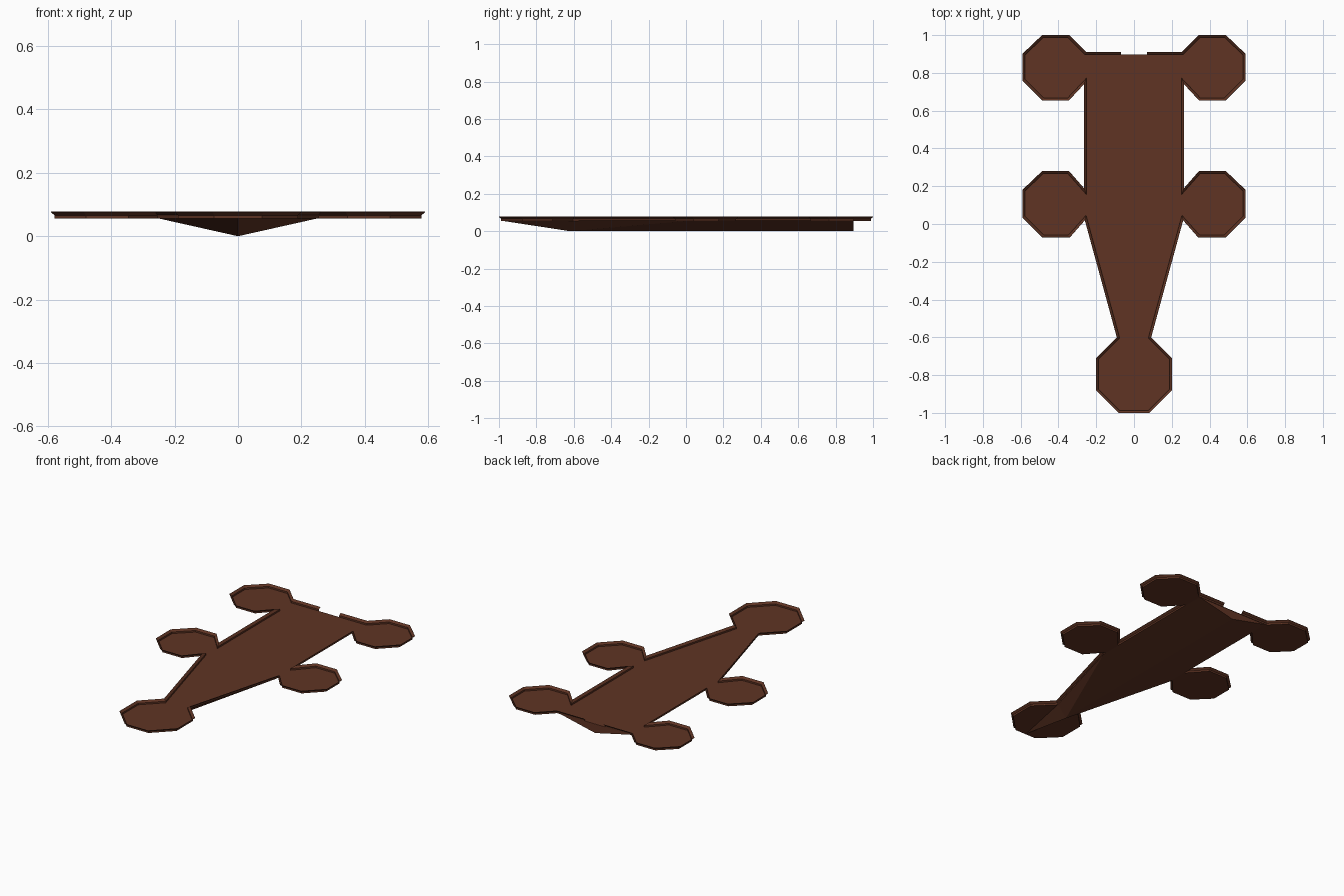
import bpy, bmesh
from mathutils import Vector

if "Cube" in bpy.data.objects:
    bpy.data.objects.remove(bpy.data.objects["Cube"])

DECK, WALL_TOP, RIM_TOP = 0.057, 0.067, 0.078
FLARE = 0.013

wood = bpy.data.materials.new("dark brown wood")
wood.use_nodes = True
colour = (0.115, 0.034, 0.017, 1)
wood.diffuse_color = colour
wood.node_tree.nodes["Principled BSDF"].inputs["Base Color"].default_value = colour


def finish(name, bm):
    mesh = bpy.data.meshes.new(name)
    bm.to_mesh(mesh)
    bm.free()
    mesh.materials.append(wood)
    obj = bpy.data.objects.new(name, mesh)
    bpy.context.collection.objects.link(obj)
    return obj


def inset(points, amount):
    """Mitred inset of a counter-clockwise outline."""
    result = []
    for i, p in enumerate(points):
        a = (p - points[i - 1]).normalized()
        b = (points[(i + 1) % len(points)] - p).normalized()
        na, nb = Vector((-a.y, a.x)), Vector((-b.y, b.x))
        result.append(p + (na + nb) * amount / (1 + na.dot(nb)))
    return result


# Right half of the rim outline: bow pad, two side pads, stern
half = [(0.08, -1.0), (0.2, -0.88), (0.2, -0.71), (0.09, -0.6),
        (0.26, 0.02), (0.34, -0.07), (0.485, -0.07), (0.59, 0.035),
        (0.59, 0.18), (0.485, 0.28), (0.345, 0.28), (0.265, 0.19),
        (0.265, 0.74), (0.345, 0.655), (0.485, 0.655), (0.59, 0.76),
        (0.59, 0.9), (0.485, 1.0), (0.345, 1.0), (0.255, 0.91), (0.07, 0.91)]
outer = [Vector(p) for p in half]
outer += [Vector((-p.x, p.y)) for p in reversed(outer)]
inner = inset(outer, FLARE)
stern_gap = len(half) - 1

# Deck tray with upright walls and a flared rim, open at the stern
bm = bmesh.new()
rings = [[bm.verts.new((p.x, p.y, z)) for p in pts]
         for pts, z in ((inner, DECK), (inner, WALL_TOP), (outer, RIM_TOP))]
bm.faces.new(rings[0])
for low, high in zip(rings, rings[1:]):
    for i in range(len(outer)):
        if i != stern_gap:
            j = (i + 1) % len(outer)
            bm.faces.new((low[j], low[i], high[i], high[j]))
tray = finish("deck_and_rim", bm)
shell = tray.modifiers.new("Thickness", "SOLIDIFY")
shell.thickness = 0.002
shell.offset = -1

# V-shaped keel under the deck
bm = bmesh.new()
top = 0.056
bow = bm.verts.new((0, -0.985, top))
keel = [bm.verts.new((0, y, 0)) for y in (-0.62, 0.895)]
sides = []
for s in (1, -1):
    edge = [bm.verts.new((s * x, y, top))
            for x, y in ((0.078, -0.6), (0.25, 0.02), (0.25, 0.895))]
    bm.faces.new((bow, edge[0], keel[0]))
    bm.faces.new((keel[0], edge[0], edge[1]))
    bm.faces.new((keel[0], edge[1], edge[2], keel[1]))
    sides.append(edge)
bm.faces.new((sides[0][2], sides[1][2], keel[1]))
bm.faces.new([bow] + sides[0] + sides[1][::-1])
bmesh.ops.recalc_face_normals(bm, faces=bm.faces)
finish("keel_hull", bm)
